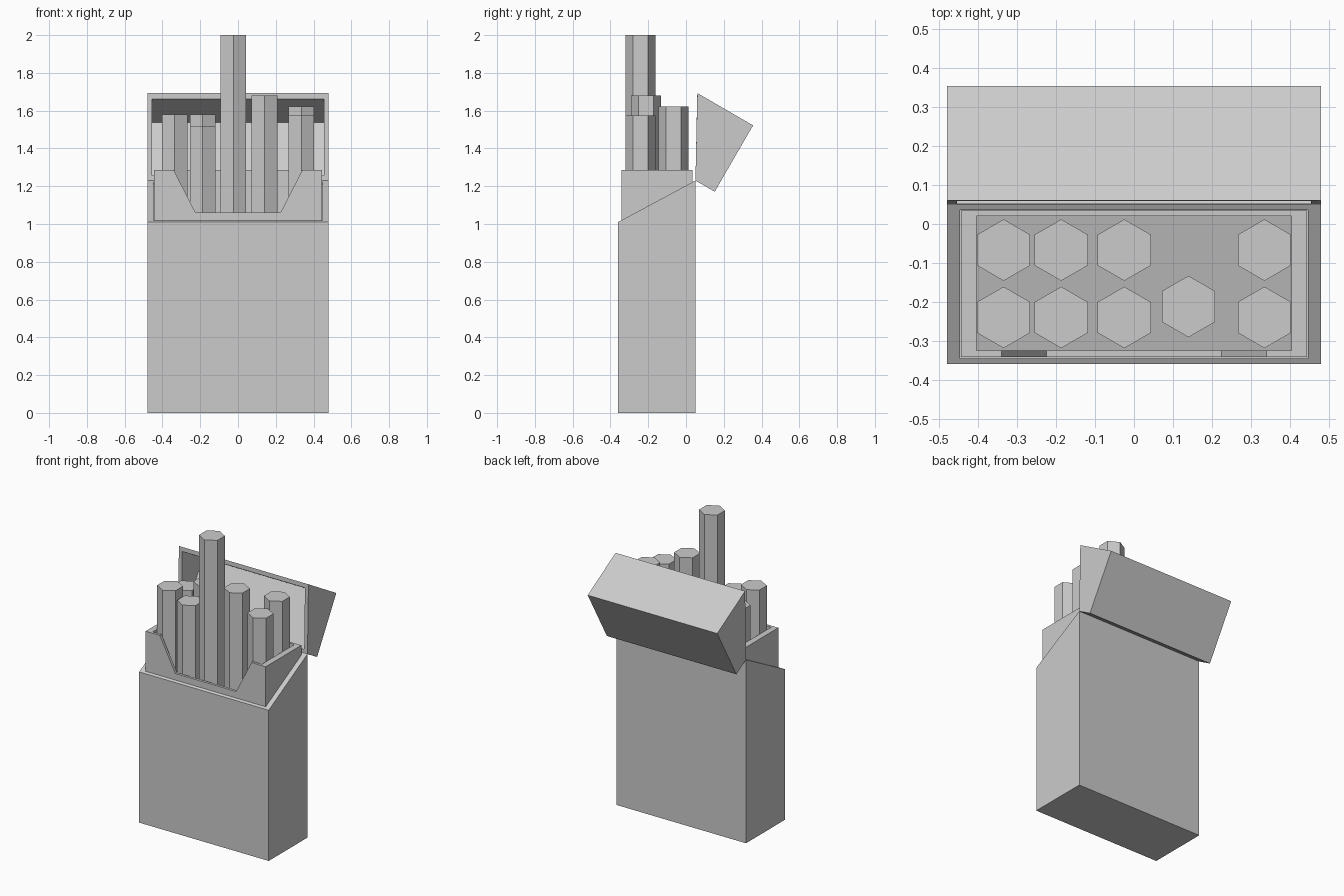
import bpy
import bmesh
from math import pi
from mathutils import Matrix

cube = bpy.data.objects.get("Cube")
if cube:
    bpy.data.objects.remove(cube)

grey = bpy.data.materials.new("plain_grey")
grey.use_nodes = True
grey.diffuse_color = (0.6, 0.6, 0.6, 1)
bsdf = grey.node_tree.nodes["Principled BSDF"]
bsdf.inputs["Base Color"].default_value = grey.diffuse_color
bsdf.inputs["Roughness"].default_value = 0.8


def finish(name, bm):
    bmesh.ops.recalc_face_normals(bm, faces=bm.faces)
    mesh = bpy.data.meshes.new(name)
    bm.to_mesh(mesh)
    bm.free()
    mesh.materials.append(grey)
    obj = bpy.data.objects.new(name, mesh)
    bpy.context.collection.objects.link(obj)
    return obj


def tub(name, rings):
    """Open container: outer base, outer rim, inner rim, inner floor."""
    bm = bmesh.new()
    loops = [[bm.verts.new(p) for p in ring] for ring in rings]
    count = len(loops[0])
    for low, high in zip(loops, loops[1:]):
        for i in range(count):
            j = (i + 1) % count
            bm.faces.new((low[i], low[j], high[j], high[i]))
    bm.faces.new(loops[0])
    bm.faces.new(loops[-1])
    return finish(name, bm)


# Outer carton: rim slopes up from the front to the back
def carton_ring(x, front, back, z_of):
    return [(sx * x, y, z_of(y)) for sx, y in
            ((-1, front), (1, front), (1, back), (-1, back))]


def slope(y):
    return 1.01 + 0.22 * (y + 0.36) / 0.41


outer = (0.48, -0.36, 0.05)
inner = (0.447, -0.345, 0.036)
tub("carton", [carton_ring(*outer, lambda y: 0),
               carton_ring(*outer, slope),
               carton_ring(*inner, slope),
               carton_ring(*inner, lambda y: 0.02)])


# Inner sleeve with a trapezoid notch in its front wall
def sleeve_ring(x, front, back, top, notch):
    right = [(0.225, front, notch), (0.34, front, top), (x, front, top), (x, back, top)]
    left = [(-px, py, pz) for px, py, pz in reversed(right)]
    return right + left


sleeve_out = (0.445, -0.342, 0.035)
sleeve_in = (0.405, -0.325, 0.02)
floor = [(x, y, 0.2 + 0.25 * y) for x, y, z in sleeve_ring(*sleeve_in, 0, 0)]
tub("inner_sleeve", [sleeve_ring(*sleeve_out, 0.03, 0.03),
                     sleeve_ring(*sleeve_out, 1.285, 1.06),
                     sleeve_ring(*sleeve_in, 1.285, 1.06),
                     floor])


# Hollow lid, tipped back about the rear top edge of the carton
def lid_ring(x, low, high):
    return [(-x, *low), (x, *low), (x, *high), (-x, *high)]


tub("lid", [lid_ring(0.48, (0.152, 1.171), (0.355, 1.522)),
            lid_ring(0.48, (0.05, 1.23), (0.06, 1.693)),
            lid_ring(0.455, (0.051, 1.256), (0.059, 1.663)),
            lid_ring(0.455, (0.092, 1.232), (0.275, 1.538))])

# Six-sided sticks: x, y, top height
sticks = [(-0.335, -0.24, 1.58), (-0.187, -0.24, 1.52), (-0.025, -0.24, 2.0),
          (0.335, -0.24, 1.575), (0.14, -0.212, 1.68),
          (-0.335, -0.067, 1.515), (-0.187, -0.067, 1.58),
          (-0.025, -0.067, 1.55), (0.335, -0.067, 1.622)]
base = 0.25
for number, (x, y, top) in enumerate(sticks, 1):
    bm = bmesh.new()
    place = Matrix.Translation((x, y, (top + base) / 2)) @ Matrix.Rotation(pi / 6, 4, "Z")
    bmesh.ops.create_cone(bm, cap_ends=True, segments=6, radius1=0.079,
                          radius2=0.079, depth=top - base, matrix=place)
    # Keep a corner pointing forward
    if max(v.co.y for v in bm.verts) - y < 0.075:
        bmesh.ops.rotate(bm, verts=bm.verts, cent=(x, y, 0),
                         matrix=Matrix.Rotation(pi / 6, 3, "Z"))
    finish(f"stick_{number}", bm)
